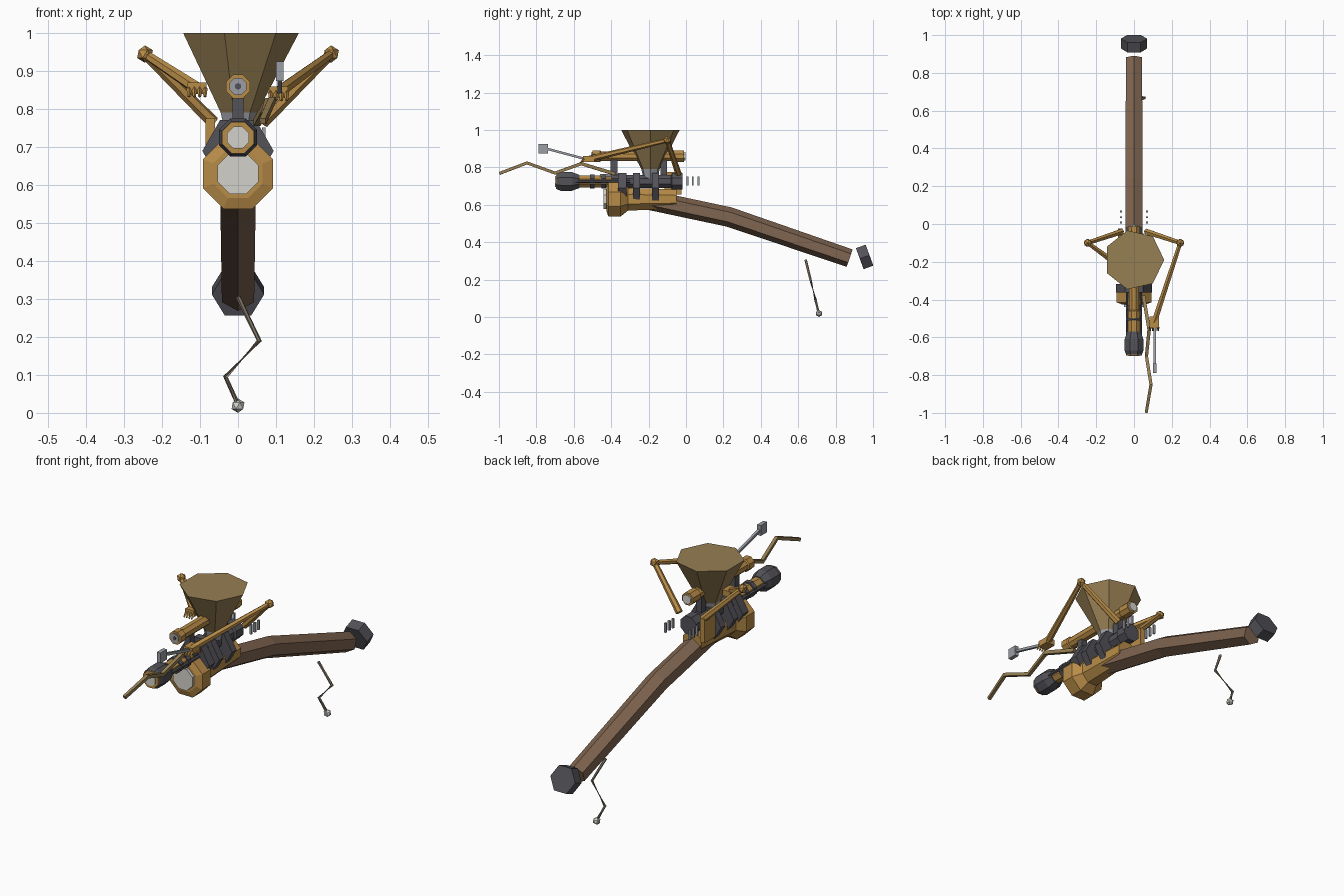
import bpy, bmesh, math
from mathutils import Vector

if "Cube" in bpy.data.objects:
    bpy.data.objects.remove(bpy.data.objects["Cube"])


def mat(name, srgb):
    m = bpy.data.materials.new(name)
    m.diffuse_color = [(c / 255 / 12.92 if c < 11 else ((c / 255 + .055) / 1.055) ** 2.4) for c in srgb] + [1]
    m.use_nodes = True
    m.node_tree.nodes["Principled BSDF"].inputs["Base Color"].default_value = m.diffuse_color
    return m


GOLD = mat("gold", (184, 140, 72))
BRONZE = mat("bronze", (150, 126, 82))
WOOD = mat("brown wood", (128, 101, 80))
DARK = mat("dark steel", (82, 82, 88))
STEEL = mat("light steel", (155, 157, 165))
CREAM = mat("cream glass", (212, 209, 202))
TAUPE = mat("taupe wire", (150, 138, 120))


def finish(name, bm, m):
    bmesh.ops.recalc_face_normals(bm, faces=bm.faces)
    me = bpy.data.meshes.new(name)
    bm.to_mesh(me)
    bm.free()
    me.materials.append(m)
    ob = bpy.data.objects.new(name, me)
    bpy.context.collection.objects.link(ob)
    return ob


def tube(name, pts, radii, n, m, phase=0.0):
    """Closed n-sided tube along a path; first corner points up (or to +x on upright paths)."""
    pts = [Vector(p) for p in pts]
    if not isinstance(radii, (list, tuple)):
        radii = [radii] * len(pts)
    bm = bmesh.new()
    rings = []
    for i, p in enumerate(pts):
        t = (pts[min(i + 1, len(pts) - 1)] - pts[max(i - 1, 0)]).normalized()
        ref = Vector((1, 0, 0)) if abs(t.z) > .95 else Vector((0, 0, 1))
        a = (ref - t * ref.dot(t)).normalized()
        b = t.cross(a)
        rings.append([bm.verts.new(p + radii[i] * (a * math.cos(w) + b * math.sin(w)))
                      for w in (phase + 2 * math.pi * k / n for k in range(n))])
    for r, s in zip(rings, rings[1:]):
        for k in range(n):
            bm.faces.new((r[k], r[(k + 1) % n], s[(k + 1) % n], s[k]))
    bm.faces.new(rings[0])
    bm.faces.new(rings[-1])
    return finish(name, bm, m)


def along_y(name, z, profile, n, m, phase=0.0, x=0):
    return tube(name, [(x, y, z) for y, r in profile], [r for y, r in profile], n, m, phase)


def box(name, c, size, m, tilt=0):
    bm = bmesh.new()
    bmesh.ops.create_cube(bm, size=1)
    for v in bm.verts:
        v.co = Vector([v.co[i] * size[i] for i in range(3)])
    ob = finish(name, bm, m)
    ob.location = c
    ob.rotation_euler.x = tilt
    return ob


def ball(name, c, r, m):
    bm = bmesh.new()
    bmesh.ops.create_icosphere(bm, subdivisions=1, radius=r)
    ob = finish(name, bm, m)
    ob.location = c
    return ob


E = math.pi / 8

# Stock and butt cap
tube("stock", [(0, -.24, .635), (0, .23, .535), (0, .875, .315)], [.053, .053, .049], 6, WOOD)
tube("butt_cap", [(0, .929, .312), (0, .981, .331)], .069, 6, DARK, math.pi / 6)

# Drum with glass front, tapering into the lower body
along_y("drum_body", .63, [(-.425, .07), (-.415, .1), (-.35, .1), (-.31, .066), (-.05, .055)], 8, GOLD, E)
along_y("drum_glass", .63, [(-.44, .058), (-.42, .058)], 8, CREAM, E)

# Clamp plates around the body
for y, d in ((-.34, .046), (-.265, .037), (-.163, .036)):
    along_y("clamp_plate", .69, [(y - d / 2, .094), (y + d / 2, .094)], 6, DARK, math.pi / 6)

# Barrel, muzzle and bands
along_y("barrel", .725, [(-.6, .034), (-.38, .034)], 8, GOLD, E)
along_y("breech", .725, [(-.4, .038), (-.08, .038), (-.075, .048), (-.018, .048)], 8, DARK, E)
along_y("muzzle", .725, [(-.69, .046), (-.67, .054), (-.61, .054), (-.57, .038)], 8, DARK, E)
along_y("muzzle_ring", .725, [(-.696, .045), (-.688, .045)], 8, GOLD, E)
along_y("muzzle_glass", .725, [(-.7, .031), (-.69, .031)], 8, CREAM, E)
for y in (-.5, -.44):
    along_y("barrel_band", .725, [(y - .012, .041), (y + .012, .041)], 8, DARK, E)
along_y("glass_tube", .745, [(-.46, .022), (-.36, .022)], 8, STEEL, E)
for s in (-1, 1):
    along_y("side_rod", .725, [(-.6, .008), (-.3, .008)], 6, DARK, x=s * .036)

# Scope on two posts
along_y("scope", .86, [(-.5, .034), (-.46, .034), (-.455, .028), (-.08, .028), (-.075, .033), (-.012, .033)], 8, GOLD, E)
along_y("scope_front_lens", .86, [(-.505, .024), (-.495, .024)], 8, STEEL, E)
along_y("scope_front_pupil", .86, [(-.508, .009), (-.5, .009)], 6, DARK)
along_y("scope_rear_lens", .86, [(-.02, .024), (-.004, .024)], 8, CREAM, E)
for y in (-.385, -.12):
    box("scope_post", (0, y, .795), (.03, .035, .1), DARK)

# Funnel and its neck
tube("funnel", [(0, -.19, .79), (0, -.19, 1)], [.05, .16], 7, BRONZE)
tube("funnel_neck", [(0, -.19, .73), (0, -.19, .8)], [.035, .053], 7, STEEL)

# Arms: shoulder, upper arm, elbow, forearm, hand with fingers
hands = {-1: Vector((-.108, -.2, .855)), 1: Vector((.107, -.52, .845))}
for s, hand in hands.items():
    elbow = Vector((s * .245, -.1, .945))
    tube("upper_arm", [(s * .065, -.04, .765), elbow], [.017, .013], 6, GOLD)
    tube("forearm", [elbow, hand], [.012, .017], 6, GOLD)
    ball("elbow", elbow, .023, GOLD)
    box("hand", hand, (.05, .06, .03), GOLD)
    for k in range(4):
        fx = hand.x + (k - 1.5) * .014
        tube("finger", [(fx, hand.y - .025, hand.z), (fx, hand.y - .045, hand.z - .022)], [.007, .004], 4, GOLD)
    # Vertical cooling fins behind the breech
    for y in (.008, .036, .066):
        box("fin", (s * .068, y, .728), (.01, .01, .048), STEEL)
box("shoulder_plate", (-.073, -.07, .715), (.024, .09, .12), GOLD)

# Tool held in the forward hand
tube("tool_handle", [(.11, -.55, .848), (.11, -.745, .9)], .009, 4, STEEL, math.pi / 4)
box("tool_head", (.11, -.763, .9), (.02, .05, .052), STEEL)

# Crooked feeler reaching forward
tube("feeler", [(.05, -.38, .765), (.08, -.56, .82), (.066, -.7, .77), (.09, -.85, .824), (.065, -.997, .768)],
     [.013, .013, .012, .012, .011], 4, BRONZE, math.pi / 4)

# Zigzag wire with a bead
wire = [(x, .64 + .07 * (.305 - z) / .285, z) for x, z in ((0, .305), (.056, .19), (-.033, .095), (0, .022))]
tube("zigzag_wire", wire, .007, 6, TAUPE)
ball("wire_bead", (0, .711, .019), .019, CREAM)
